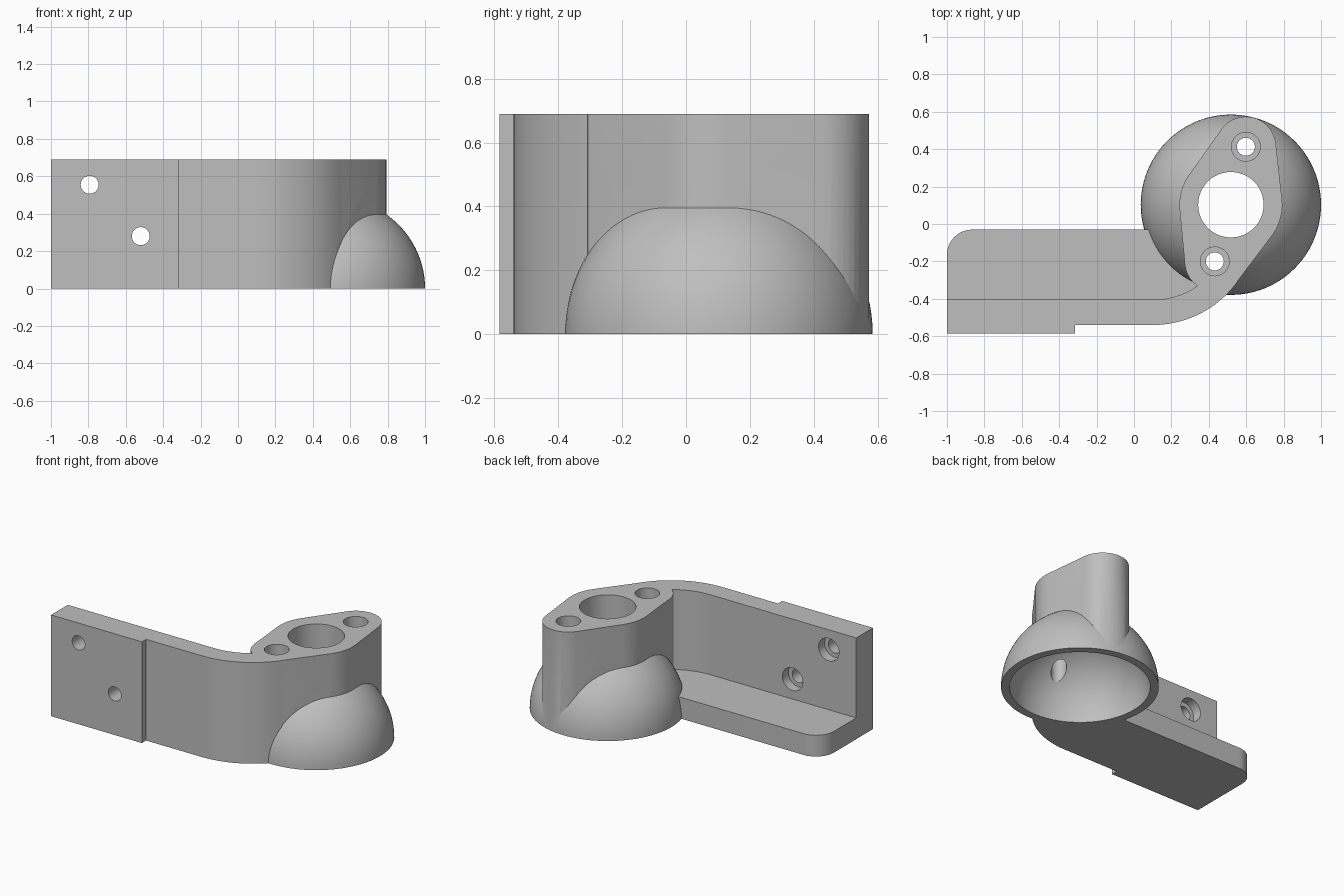
import bpy, bmesh, math
from mathutils import Vector, Matrix
from mathutils.geometry import convex_hull_2d

cube = bpy.data.objects.get("Cube")
if cube:
    bpy.data.objects.remove(cube, do_unlink=True)

grey = bpy.data.materials.new("plain grey")
grey.use_nodes = True
colour = (0.52, 0.52, 0.52, 1)
grey.diffuse_color = colour
grey.node_tree.nodes["Principled BSDF"].inputs["Base Color"].default_value = colour

HEIGHT, FLOOR = 0.69, 0.145
CENTRE = Vector((0.518, 0.103))
SCREWS = [Vector((0.598, 0.413)), Vector((0.432, -0.2))]


def finish(bm, name):
    bmesh.ops.recalc_face_normals(bm, faces=bm.faces)
    mesh = bpy.data.meshes.new(name)
    bm.to_mesh(mesh)
    bm.free()
    mesh.materials.append(grey)
    obj = bpy.data.objects.new(name, mesh)
    bpy.context.collection.objects.link(obj)
    return obj


def arc(c, r, start, end, steps):
    angles = [math.radians(start + (end - start) * i / steps) for i in range(steps + 1)]
    return [Vector((c[0] + r * math.cos(a), c[1] + r * math.sin(a))) for a in angles]


def prism(name, outline, height):
    bm = bmesh.new()
    face = bm.faces.new([bm.verts.new((p[0], p[1], 0)) for p in outline])
    top = bmesh.ops.extrude_face_region(bm, geom=[face])["geom"]
    verts = [v for v in top if isinstance(v, bmesh.types.BMVert)]
    bmesh.ops.translate(bm, vec=(0, 0, height), verts=verts)
    return finish(bm, name)


def rod(name, centre, radius, length, along_y=False):
    bm = bmesh.new()
    turn = Matrix.Rotation(math.pi / 2, 4, "X") if along_y else Matrix()
    bmesh.ops.create_cone(bm, cap_ends=True, segments=48, radius1=radius, radius2=radius,
                          depth=length, matrix=Matrix.Translation(centre) @ turn)
    return finish(bm, name)


def ball(name, radius, half=False):
    bm = bmesh.new()
    bmesh.ops.create_uvsphere(bm, u_segments=96, v_segments=48, radius=radius)
    if half:
        bmesh.ops.delete(bm, geom=[v for v in bm.verts if v.co.z < -0.001], context="VERTS")
        for v in bm.verts:
            if v.co.z < 0.001:
                v.co.z = 0
        bmesh.ops.holes_fill(bm, edges=[e for e in bm.edges if e.is_boundary], sides=0)
    bmesh.ops.translate(bm, vec=(CENTRE.x, CENTRE.y, 0), verts=bm.verts)
    return finish(bm, name)


def combine(body, tool, operation):
    mod = body.modifiers.new(operation, "BOOLEAN")
    mod.operation, mod.solver, mod.object = operation, "EXACT", tool
    bpy.context.view_layer.objects.active = body
    bpy.ops.object.modifier_apply(modifier=mod.name)
    bpy.data.objects.remove(tool, do_unlink=True)


# Curved wall with a thicker mounting pad at its free end
bend = (0.1, 0.02)
outline = [(-1, -0.405), (-1, -0.585), (-0.315, -0.585), (-0.315, -0.54)]
outline += arc(bend, 0.56, -90, -36, 24)
outline += arc(bend, 0.425, -36, -90, 24)
bracket = prism("bracket", outline, HEIGHT)

# Floor plate with one rounded corner
floor = [(-1, -0.45), (0.3, -0.45), (0.36, -0.3), (0.36, -0.03)]
floor += arc((-0.865, -0.165), 0.135, 90, 180, 12)
combine(bracket, prism("floor_plate", floor, FLOOR), "UNION")

# Flange head: hull around a large boss and two screw bosses
points = arc(CENTRE, 0.275, 0, 360, 72)
for s in SCREWS:
    points += arc(s, 0.161, 0, 360, 48)
head = [points[i] for i in convex_hull_2d(points)]
combine(bracket, prism("flange_head", head, HEIGHT), "UNION")

# Hollow dome
combine(bracket, ball("dome", 0.482, half=True), "UNION")
combine(bracket, ball("dome_hollow", 0.43), "DIFFERENCE")

# Centre bore and counterbored screw holes in the head
combine(bracket, rod("bore", (*CENTRE, 0.5), 0.175, 0.9), "DIFFERENCE")
for s in SCREWS:
    combine(bracket, rod("head_hole", (*s, 0.5), 0.048, 0.9), "DIFFERENCE")
    combine(bracket, rod("head_counterbore", (*s, HEIGHT), 0.077, 0.3), "DIFFERENCE")

# Counterbored screw holes through the pad
for x, z in [(-0.793, 0.555), (-0.52, 0.28)]:
    combine(bracket, rod("pad_hole", (x, -0.5, z), 0.048, 0.6, True), "DIFFERENCE")
    combine(bracket, rod("pad_counterbore", (x, -0.405, z), 0.077, 0.13, True), "DIFFERENCE")

bpy.ops.object.select_all(action="DESELECT")
bracket.select_set(True)
bpy.context.view_layer.objects.active = bracket
bpy.ops.object.shade_smooth_by_angle(angle=math.radians(25))
